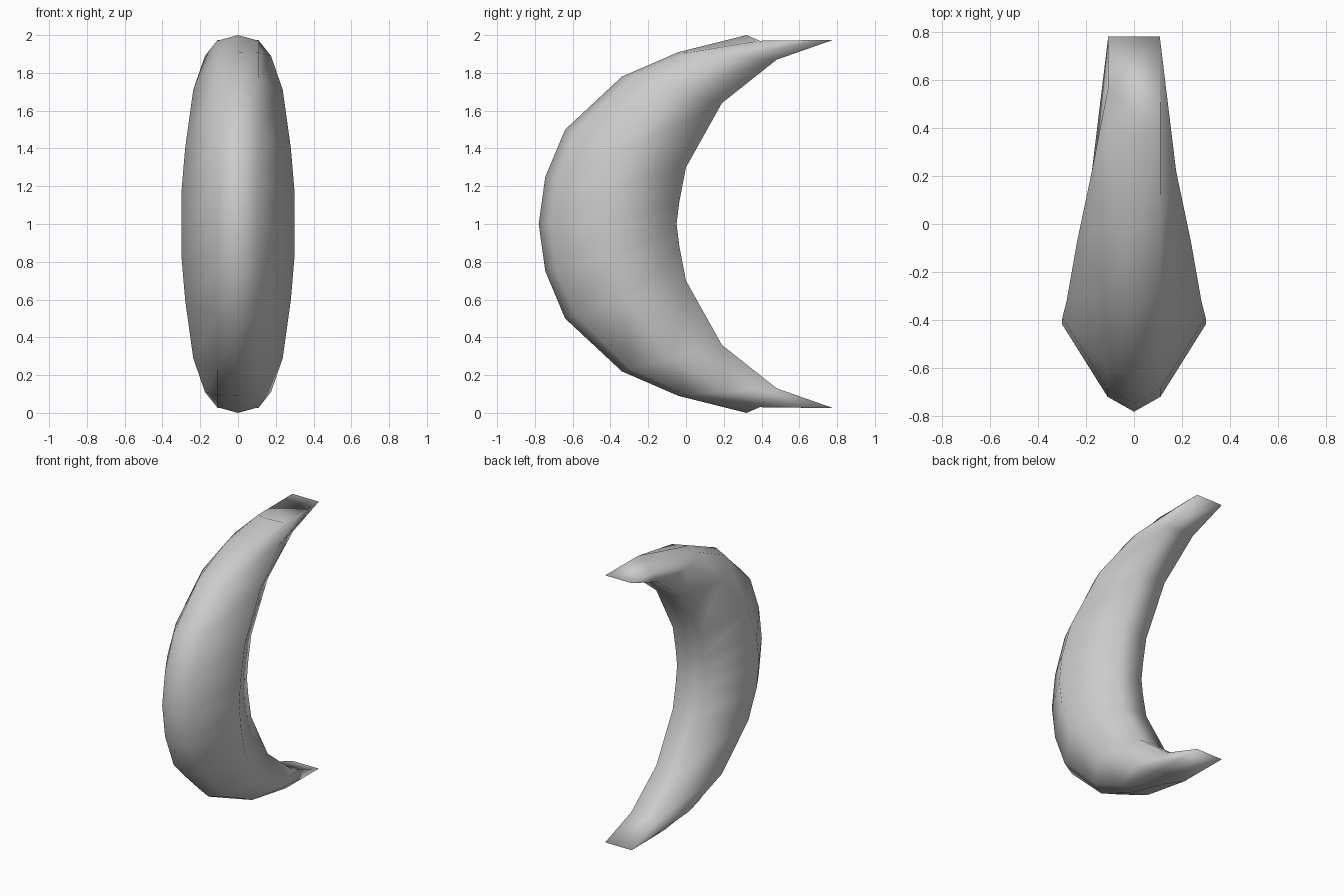
import bpy, bmesh
from mathutils import Vector

if "Cube" in bpy.data.objects:
    bpy.data.objects.remove(bpy.data.objects["Cube"])

# Upper half stations: outer (y, z), inner (y, z), half-width of the belly
upper = [
    ((-0.78, 1.00), (-0.05, 1.00), 0.30),
    ((-0.745, 1.25), (-0.035, 1.12), 0.298),
    ((-0.64, 1.50), (0.0, 1.30), 0.28),
    ((-0.34, 1.78), (0.19, 1.64), 0.237),
    ((-0.04, 1.91), (0.48, 1.87), 0.175),
    ((0.32, 2.00), (0.78, 1.975), 0.109),
]


def section(outer, inner, width, tip):
    """Seven-sided section: outer ridge, shoulders, belly, flat inner edge."""
    o, i = Vector(outer), Vector(inner)
    shoulder, belly = o.lerp(i, 0.085), o.lerp(i, 0.5)
    if tip:
        shoulder = Vector((0.39, 1.97))
        belly = Vector((0.56, 1.972))
    side = [(0.11, shoulder), (width, belly), (0.107, i)]
    pts = [(0, o)] + side + [(-x, p) for x, p in reversed(side)]
    return [(x, p.x, p.y) for x, p in pts]


# Mirror the upper half about z = 1
top = [section(o, i, w, k == 5) for k, (o, i, w) in enumerate(upper)]
bottom = [[(x, y, 2 - z) for x, y, z in ring] for ring in reversed(top[1:])]

# Loft the crescent and cap both tips
bm = bmesh.new()
rings = [[bm.verts.new(p) for p in ring] for ring in bottom + top]
for a, b in zip(rings, rings[1:]):
    for k in range(7):
        n = (k + 1) % 7
        bm.faces.new((a[k], a[n], b[n], b[k]))
bm.faces.new(rings[0])
bm.faces.new(rings[-1])
bmesh.ops.recalc_face_normals(bm, faces=bm.faces)
for f in bm.faces:
    f.smooth = True
mesh = bpy.data.meshes.new("crescent")
bm.to_mesh(mesh)
bm.free()
crescent = bpy.data.objects.new("crescent", mesh)
bpy.context.collection.objects.link(crescent)
